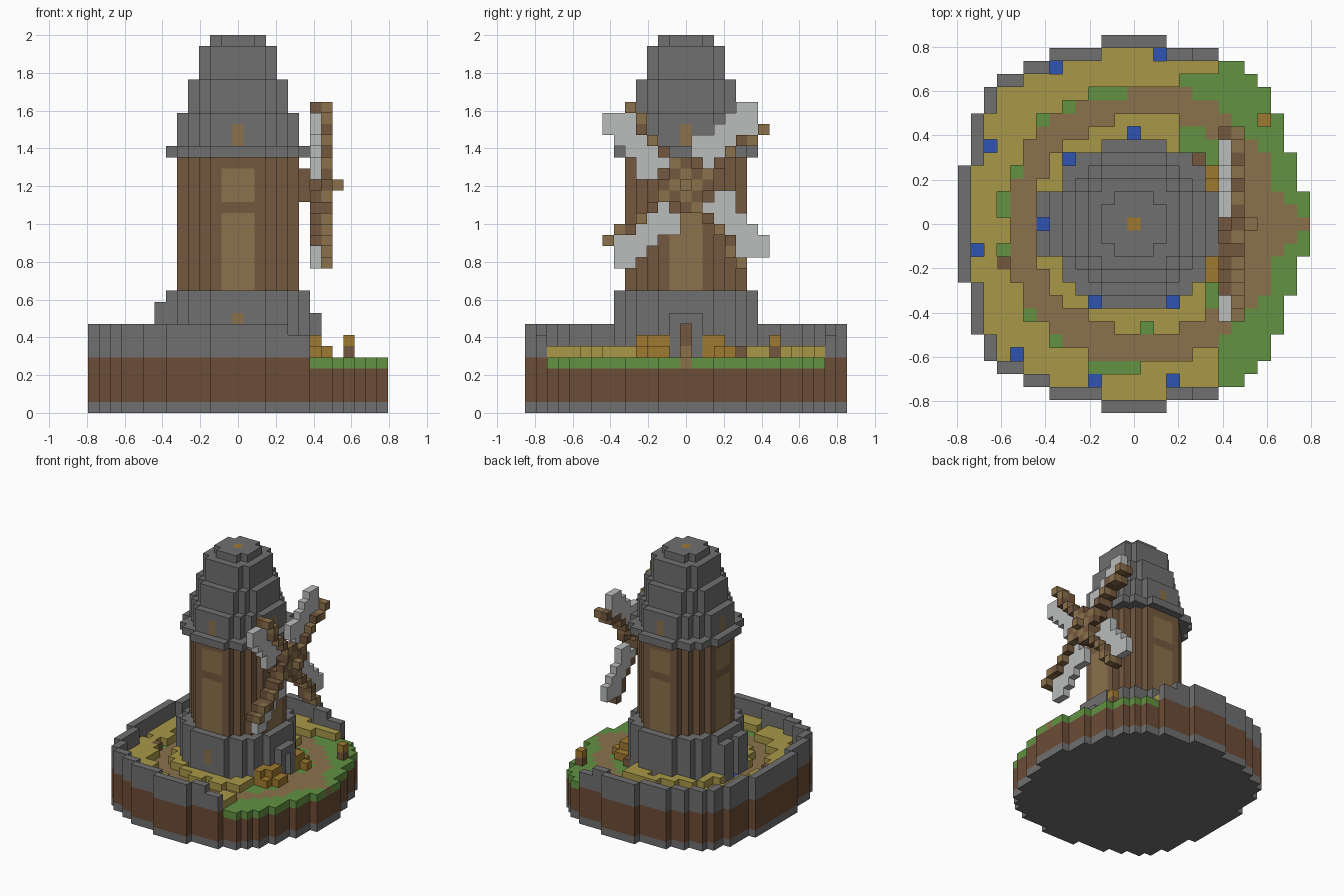
import bpy
import bmesh

cube = bpy.data.objects.get("Cube")
if cube:
    bpy.data.objects.remove(cube)

UNIT = 2 / 34          # edge of one block
BLOCKS = {}            # (x, y, z) block -> (part, colour)

COLOURS = {
    "stone grey": (112, 112, 112), "straw yellow": (168, 152, 72),
    "light wood": (139, 113, 75), "dark wood": (116, 88, 63),
    "earth brown": (108, 76, 54), "grass green": (98, 146, 66),
    "water blue": (48, 84, 178), "hay orange": (160, 122, 48),
    "sail white": (186, 189, 187),
}
GREY, STRAW, LIGHT, DARK, EARTH, GRASS, WATER, HAY, WHITE = COLOURS


def linear(c):
    c /= 255
    return c / 12.92 if c <= 0.04045 else ((c + 0.055) / 1.055) ** 2.4


def make_material(name, rgb):
    mat = bpy.data.materials.new(name)
    col = (*[linear(c) for c in rgb], 1)
    mat.use_nodes = True
    mat.diffuse_color = col
    bsdf = next(n for n in mat.node_tree.nodes if n.type == "BSDF_PRINCIPLED")
    bsdf.inputs["Base Color"].default_value = col
    bsdf.inputs["Roughness"].default_value = 0.9
    return mat


MATERIALS = {n: make_material(n, c) for n, c in COLOURS.items()}


def put(part, colour, x, y, z0, z1=None):
    for z in range(z0, z0 + 1 if z1 is None else z1):
        BLOCKS[x, y, z] = (part, colour)


def disc(limit):
    n = int(limit ** 0.5)
    return [(x, y) for x in range(-n, n + 1) for y in range(-n, n + 1)
            if x * x + y * y <= limit]


# Island outline: half widths of each row, going out from the middle
WEST = [13] * 5 + [12] * 4 + [11] * 2 + [10, 8, 6, 2]
EAST = [13] * 3 + [12] * 3 + [11] * 3 + [10] * 2 + [9, 8, 6, 2]
ISLAND = {(x, y) for y in range(-14, 15)
          for x in range(-WEST[abs(y)], EAST[abs(y)] + 1)}
POOLS = {(-6, 12), (2, 13), (-11, 6), (-5, 5), (0, 7), (-7, 0), (-12, -2),
         (-3, -6), (3, -6), (-9, -10), (-3, -12), (3, -12)}
TUFTS = {(-3, 10), (-2, 10), (-1, 10), (-5, 9), (-7, 8), (-9, 4), (-10, 2),
         (-10, 1), (-10, -2), (-8, -7), (-6, -9), (-3, -11), (-2, -11),
         (-1, -11), (0, -11), (1, -8), (7, -6), (6, -6)}


def ground_kind(x, y):
    if (x, y) in POOLS:
        return WATER
    if (x, y) in TUFTS:
        return GRASS
    r = ((x - 0.7) ** 2 + y * y) ** 0.5
    if 8.4 < r < 10.7 or (x > 5 and abs(y) <= 1 and (x < 13 or y == 0)):
        return LIGHT
    if y > 0:
        reach = 6 if y >= 12 else 3
    else:
        reach = 6 if r > 9 else 5
    return STRAW if x <= reach else GRASS


# Island layers, boundary wall and crops
for x, y in ISLAND:
    put("island_base", GREY, x, y, 0)
    put("island_base", EARTH, x, y, 1, 5)
    edge = any(n not in ISLAND for n in
               ((x + 1, y), (x - 1, y), (x, y + 1), (x, y - 1)))
    if edge and x <= 6:
        put("boundary_wall", GREY, x, y, 5, 7 if x >= 5 else 8)
        continue
    kind = ground_kind(x, y)
    if kind == STRAW:
        put("crop_field", STRAW, x, y, 5)
    else:
        put("pools" if kind == WATER else "ground", kind, x, y, 4)

# Stone plinth with west buttresses
for x, y in disc(42):
    put("tower_plinth", GREY, x, y, 5, 11)
for y in (-2, -1, 1, 2):
    put("tower_plinth", GREY, -7, y, 5, 10)
put("tower_plinth", LIGHT, 0, -6, 7, 9)

# Doorway on the east side
for y in (-1, 1):
    put("door_frame", GREY, 7, y, 5, 9)
put("door_frame", GREY, 7, 0, 8)
put("door", LIGHT, 6, 0, 5)
put("door", DARK, 6, 0, 6, 8)

# Timber tower body: striped planks and a light panel on each side
for x, y in disc(29):
    across = min(abs(x), abs(y))
    if max(abs(x), abs(y)) < 5:
        across = max(abs(x), abs(y))
    for z in range(11, 23):
        if across <= 1:
            colour = DARK if z in (18, 22) else LIGHT
        else:
            colour = LIGHT if across == 3 else DARK
        put("tower_body", colour, x, y, z)

# Stepped stone cap with four small windows
for limit, z0, z1 in ((42, 23, 24), (29, 24, 27), (20, 27, 30),
                      (13, 30, 33), (5, 33, 34)):
    for x, y in disc(limit):
        put("stone_cap", GREY, x, y, z0, z1)
for x, y in ((5, 0), (-5, 0), (0, 5), (0, -5)):
    put("stone_cap", LIGHT, x, y, 24, 26)
put("stone_cap", HAY, 0, 0, 33)

# Hub and axle
HUB = 20
for y in (-1, 0, 1):
    put("hub", DARK, 6, y, HUB - 1, HUB + 2)
for x in (6, 7, 8, 9):
    put("hub", LIGHT if x == 9 else DARK, x, 0, HUB)

# Four sails, each a quarter turn from the last
ARM = [(t, round(t * 5 / 7)) for t in range(1, 8)]
LENGTH = 74 ** 0.5
CLOTH = [(a, b) for a in range(-1, 8) for b in range(8)
         if 2.4 < (7 * a + 5 * b) / LENGTH < 9.1
         and -0.2 < (7 * b - 5 * a) / LENGTH < 2.9]
for turn in range(4):
    def spin(a, b):
        for _ in range(turn):
            a, b = -b, a
        return a, b + HUB
    for a, b in CLOTH:
        y, z = spin(a, b)
        put("sail_cloth", WHITE, 7, y, z)
    for step, (a, b) in enumerate(ARM):
        y, z = spin(a, b)
        put("sail_arms", DARK, 7, y, z)
        put("sail_arms", LIGHT if step % 2 else DARK, 8, y, z)
    y, z = spin(1, 0)
    put("sail_arms", LIGHT, 8, y, z)
    y, z = spin(2, 0)
    put("sail_arms", DARK, 8, y, z)
    y, z = spin(7, 5)
    put("sail_arms", LIGHT, 8, y, z)

# Hay bales, posts and lantern in the yard
for x, y, tall in ((6, -4, 2), (7, -4, 1), (6, -3, 2), (7, -3, 2), (8, -3, 1),
                   (7, -2, 2), (8, -2, 1), (7, 2, 2), (6, 3, 2), (7, 3, 2),
                   (8, 3, 1), (6, 4, 1), (7, 4, 1)):
    put("hay_bales", HAY, x, y, 5, 5 + tall)
put("yard_posts", DARK, 5, 5, 5)
put("yard_posts", DARK, -10, -3, 5)
put("yard_posts", DARK, 10, 8, 5)
put("lantern", HAY, 10, 8, 6)


def corners(axis, side):
    """Corners of one block face, wound to face outward."""
    quad = []
    for u, v in ((-1, -1), (1, -1), (1, 1), (-1, 1)):
        p = [0, 0, 0]
        p[axis], p[(axis + 1) % 3], p[(axis + 2) % 3] = side, u, v
        quad.append(p)
    return quad if side > 0 else quad[::-1]


def build(part):
    """Turn the blocks of one part into a mesh of its exposed faces."""
    cells = {p: c for p, (name, c) in BLOCKS.items() if name == part}
    slots = sorted(set(cells.values()))
    bm = bmesh.new()
    for cell, colour in cells.items():
        for axis in range(3):
            for side in (-1, 1):
                near = list(cell)
                near[axis] += side
                if tuple(near) in BLOCKS:
                    continue
                verts = []
                for q in corners(axis, side):
                    x, y, z = (c + d / 2 for c, d in zip(cell, q))
                    verts.append(bm.verts.new((x * UNIT, y * UNIT,
                                               (z + 0.5) * UNIT)))
                bm.faces.new(verts).material_index = slots.index(colour)
    bmesh.ops.remove_doubles(bm, verts=bm.verts, dist=UNIT / 100)
    mesh = bpy.data.meshes.new(part)
    bm.to_mesh(mesh)
    bm.free()
    for colour in slots:
        mesh.materials.append(MATERIALS[colour])
    bpy.context.collection.objects.link(bpy.data.objects.new(part, mesh))


for part in sorted({name for name, _ in BLOCKS.values()}):
    build(part)
